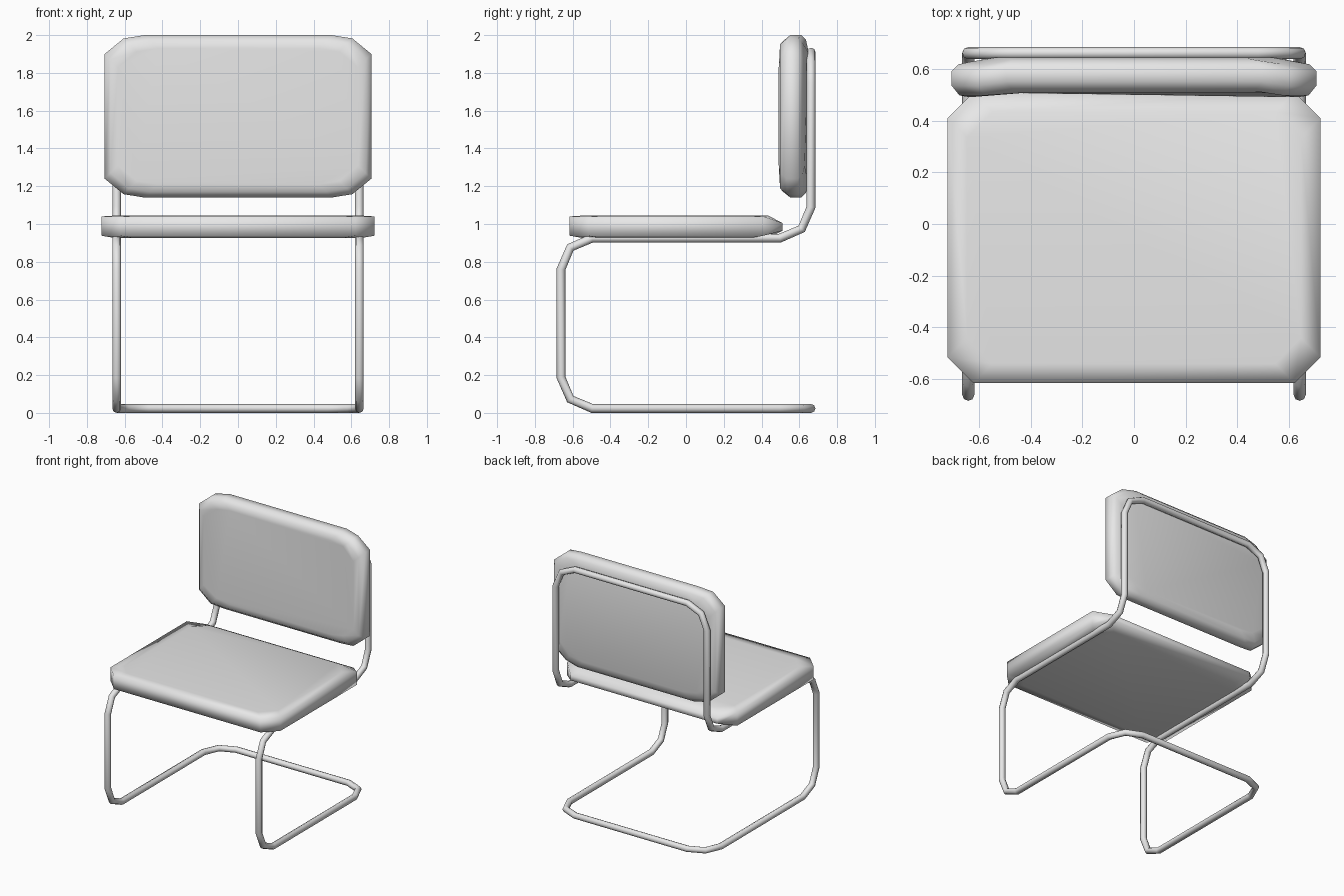
import bpy
import bmesh
from mathutils import Vector

cube = bpy.data.objects.get("Cube")
if cube:
    bpy.data.objects.remove(cube, do_unlink=True)

grey = bpy.data.materials.new("grey")
grey.use_nodes = True
colour = (0.8, 0.8, 0.8, 1)
grey.diffuse_color = colour
grey.node_tree.nodes["Principled BSDF"].inputs["Base Color"].default_value = colour


def outline(a, b, corner):
    """Cut-corner rectangle; corner lists offsets from one corner, side to end."""
    quarter = [(a - u, b - v) for u, v in corner]
    half = quarter + [(-x, y) for x, y in reversed(quarter)]
    return half + [(-x, -y) for x, y in half]


def cushion(name, a, b, corner, rings, place):
    """Loft rings of (inset, depth) and cap both ends; place maps u, v, depth to x, y, z."""
    bm = bmesh.new()
    loops = [[bm.verts.new(place(u, v, depth)) for u, v in outline(a - inset, b - inset, corner)]
             for inset, depth in rings]
    n = len(loops[0])
    for low, high in zip(loops, loops[1:]):
        for i in range(n):
            j = (i + 1) % n
            bm.faces.new((low[i], low[j], high[j], high[i]))
    bm.faces.new(loops[0])
    bm.faces.new(loops[-1])
    bmesh.ops.recalc_face_normals(bm, faces=bm.faces)
    for face in bm.faces:
        face.smooth = True
    mesh = bpy.data.meshes.new(name)
    bm.to_mesh(mesh)
    bm.free()
    mesh.materials.append(grey)
    obj = bpy.data.objects.new(name, mesh)
    bpy.context.collection.objects.link(obj)
    return obj


# Seat cushion, with its rear edge rounded off
def place_seat(u, v, z):
    if v > 0.55:
        z = 0.982 + (z - 0.982) * 0.4
    return (u, v - 0.053, z)


cushion("seat_cushion", 0.722, 0.563, [(0, 0.1), (0.1, 0)],
        [(0.075, 0.925), (0, 0.938), (0, 1.04), (0.075, 1.045)], place_seat)


# Back cushion, with its ends bent slightly forward
def place_back(u, v, y):
    bend = 0.017 if abs(u) > 0.55 else 0
    return (u, y - bend, v + 1.57)


cushion("back_cushion", 0.706, 0.43, [(0, 0.1), (0.1, 0.018), (0.21, 0)],
        [(0.07, 0.508), (0.03, 0.515), (0, 0.552), (0, 0.61), (0.025, 0.635), (0.07, 0.645)],
        place_back)

# Tube frame: one closed loop through the floor, legs, seat rails and back
X, Y = 0.642, 0.662
side = [(X, Y, 0.0235), (X, -Y, 0.0235), (X, -Y, 0.925), (X, Y, 0.925), (X, Y, 1.91)]
corners = [Vector(p) for p in side + [(-x, y, z) for x, y, z in reversed(side)]]
radius = 0.165
path = []
for i, p in enumerate(corners):
    back = (corners[i - 1] - p).normalized() * radius
    ahead = (corners[(i + 1) % len(corners)] - p).normalized() * radius
    path += [p + back, p + (back + ahead) * 0.3, p + ahead]

curve = bpy.data.curves.new("tube_frame", "CURVE")
curve.dimensions = "3D"
curve.bevel_depth = 0.0235
curve.bevel_resolution = 2
spline = curve.splines.new("POLY")
spline.points.add(len(path) - 1)
for point, co in zip(spline.points, path):
    point.co = (*co, 1)
spline.use_cyclic_u = True
spline.use_smooth = True
curve.materials.append(grey)
frame = bpy.data.objects.new("tube_frame", curve)
bpy.context.collection.objects.link(frame)
bpy.ops.object.select_all(action="DESELECT")
frame.select_set(True)
bpy.context.view_layer.objects.active = frame
bpy.ops.object.convert(target="MESH")
